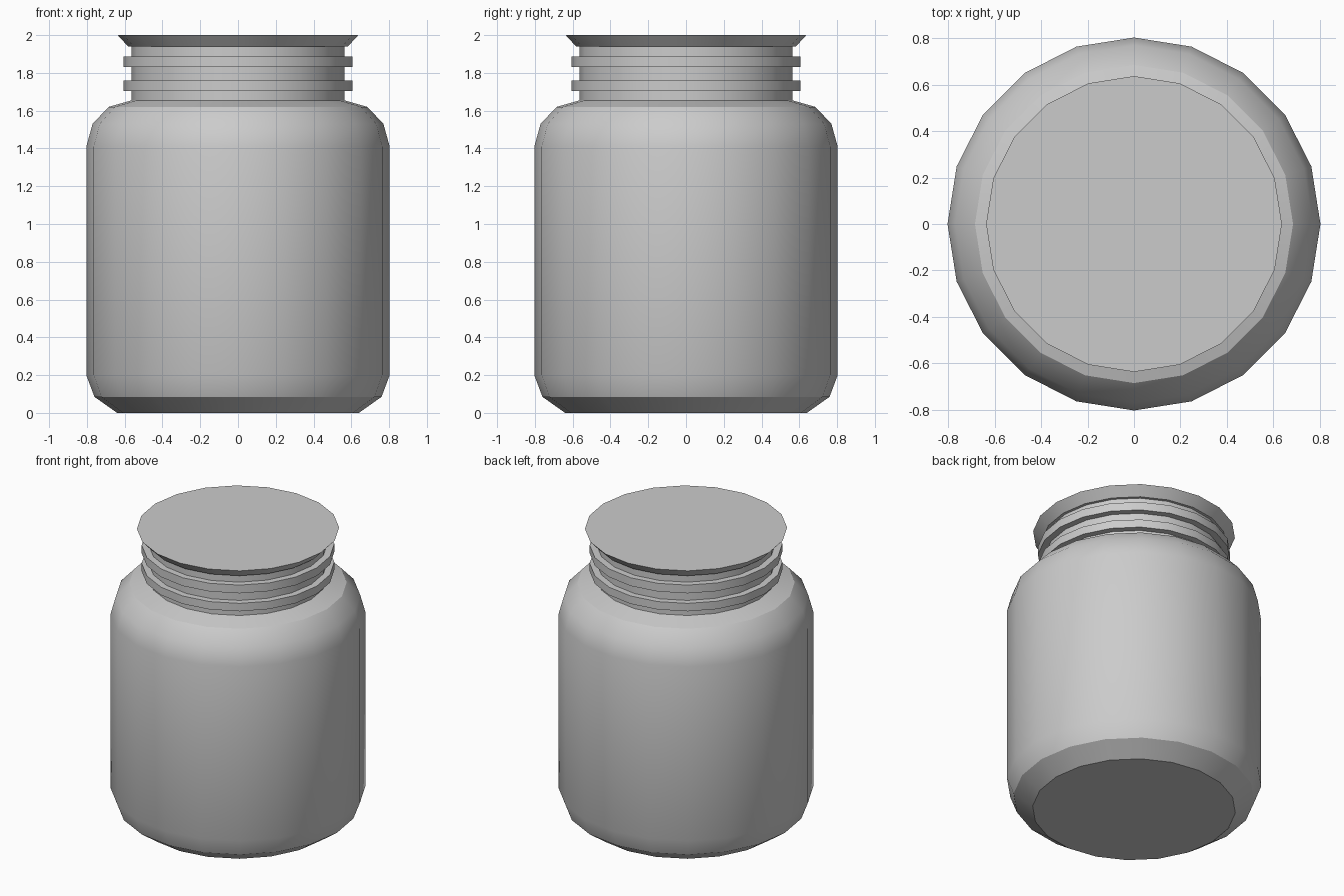
import bpy, bmesh
from math import cos, sin, pi, radians

if "Cube" in bpy.data.objects:
    bpy.data.objects.remove(bpy.data.objects["Cube"])

SIDES = 20


def lathe(name, profile, cap_bottom=False, cap_top=False):
    """Spin a (radius, height) profile around z with flat end caps."""
    bm = bmesh.new()
    rings = [[bm.verts.new((r * cos(2 * pi * i / SIDES), r * sin(2 * pi * i / SIDES), z))
              for i in range(SIDES)] for r, z in profile]
    for low, high in zip(rings, rings[1:]):
        for i in range(SIDES):
            j = (i + 1) % SIDES
            bm.faces.new((low[i], low[j], high[j], high[i]))
    if cap_bottom:
        bm.faces.new(rings[0][::-1])
    if cap_top:
        bm.faces.new(rings[-1])
    mesh = bpy.data.meshes.new(name)
    bm.to_mesh(mesh)
    bm.free()
    obj = bpy.data.objects.new(name, mesh)
    bpy.context.collection.objects.link(obj)
    bpy.ops.object.select_all(action='DESELECT')
    obj.select_set(True)
    bpy.context.view_layer.objects.active = obj
    bpy.ops.object.shade_smooth_by_angle(angle=radians(30))
    return obj


NECK_R, THREAD_R = 0.563, 0.607

# Rounded container body up to the base of the neck
lathe("jar_body", [(0.64, 0), (0.76, 0.085), (0.803, 0.2), (0.803, 1.41),
                   (0.77, 1.53), (0.685, 1.62), (NECK_R, 1.655)], cap_bottom=True)

# Neck with two raised thread rings
neck = [(NECK_R, 1.655)]
for z0, z1 in ((1.705, 1.76), (1.83, 1.887)):
    neck += [(NECK_R, z0), (THREAD_R, z0), (THREAD_R, z1), (NECK_R, z1)]
lathe("threaded_neck", neck + [(NECK_R, 1.94)])

# Flared stopper closing the top
lathe("stopper", [(NECK_R, 1.94), (0.582, 1.94), (0.637, 2.0)], cap_top=True)
